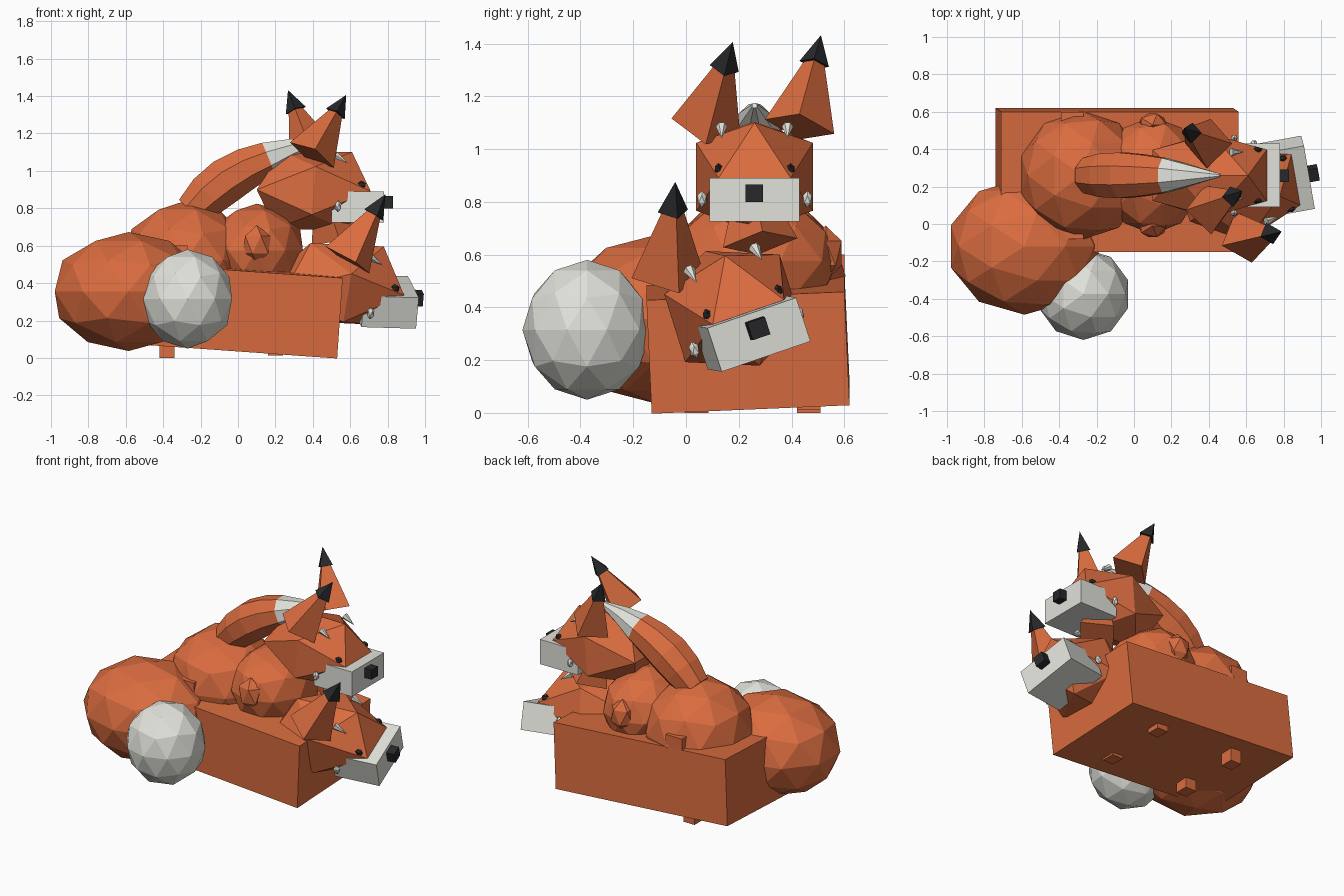
import bpy, bmesh, math
from mathutils import Matrix, Vector

if "Cube" in bpy.data.objects:
    bpy.data.objects.remove(bpy.data.objects["Cube"])


def material(name, rgb):
    m = bpy.data.materials.new(name)
    m.diffuse_color = (*rgb, 1)
    m.use_nodes = True
    m.node_tree.nodes["Principled BSDF"].inputs["Base Color"].default_value = m.diffuse_color
    return m


ORANGE = material("fox orange", (0.70, 0.15, 0.05))
WHITE = material("fur white", (0.75, 0.76, 0.70))
BLACK = material("soft black", (0.02, 0.021, 0.023))


def axes(x, y, z, origin):
    """Matrix from three column vectors and an origin."""
    m = Matrix((x, y, z)).transposed().to_4x4()
    m.translation = origin
    return m


def finish(name, bm, mats, matrix=Matrix()):
    bm.transform(matrix)
    bmesh.ops.recalc_face_normals(bm, faces=bm.faces)
    me = bpy.data.meshes.new(name)
    bm.to_mesh(me)
    bm.free()
    for m in mats:
        me.materials.append(m)
    ob = bpy.data.objects.new(name, me)
    bpy.context.collection.objects.link(ob)
    return ob


def ball(name, mat, center, radii, sub=2, matrix=Matrix()):
    bm = bmesh.new()
    bmesh.ops.create_icosphere(bm, subdivisions=sub, radius=1)
    local = Matrix.Translation(center) @ Matrix.Diagonal((*radii, 1))
    finish(name, bm, [mat], matrix @ local)


def box(name, mat, lo, hi, matrix=Matrix()):
    lo, hi = Vector(lo), Vector(hi)
    bm = bmesh.new()
    bmesh.ops.create_cube(bm, size=1)
    local = Matrix.Translation((lo + hi) / 2) @ Matrix.Diagonal((*(hi - lo), 1))
    finish(name, bm, [mat], matrix @ local)


def spike(name, mat, base, tip, r, sides=4, matrix=Matrix()):
    base, tip = Vector(base), Vector(tip)
    z = (tip - base).normalized()
    x = Vector((0, 1, 0)).cross(z).normalized()
    bm = bmesh.new()
    bmesh.ops.create_cone(bm, cap_ends=True, segments=sides, radius1=r,
                          radius2=0, depth=(tip - base).length)
    finish(name, bm, [mat], matrix @ axes(x, z.cross(x), z, (base + tip) / 2))


MID = 0.26  # centre line of the upper fox


def head(prefix, m):
    # Faceted skull, pitched upwards
    bm = bmesh.new()
    bmesh.ops.create_icosphere(bm, subdivisions=1, radius=1)
    skull = axes((0.315, 0, 0.124), (0, 0.26, 0), (-0.172, 0, 0.211),
                 (0.405, MID, 0.895))
    finish(prefix + "_skull", bm, [ORANGE], m @ skull)
    # Block muzzle and nose
    box(prefix + "_muzzle", WHITE, (0.50, 0.09, 0.725), (0.78, 0.43, 0.89), m)
    box(prefix + "_nose", BLACK, (0.76, 0.225, 0.80), (0.83, 0.292, 0.865), m)
    # Ears with dark tips
    ears = (("left", (0.395, 0.075, 1.085), (0.575, 0.175, 1.40)),
            ("right", (0.40, 0.43, 1.085), (0.27, 0.51, 1.425)))
    for side, base, tip in ears:
        base, tip = Vector(base), Vector(tip)
        spike(f"{prefix}_ear_{side}", ORANGE, base, tip, 0.135, 4, m)
        spike(f"{prefix}_ear_tip_{side}", BLACK, base.lerp(tip, 0.70),
              base.lerp(tip, 1.02), 0.057, 4, m)
    # Eyes, brow tufts and cheek tufts
    for side, s in (("left", -1), ("right", 1)):
        ball(f"{prefix}_eye_{side}", BLACK, (0.66, MID + s * 0.137, 0.925),
             (0.026, 0.016, 0.022), 1, m)
        spike(f"{prefix}_brow_{side}", WHITE, (0.52, MID + s * 0.125, 1.085),
              (0.59, MID + s * 0.125, 1.04), 0.022, 6, m)
        ball(f"{prefix}_cheek_{side}", WHITE, (0.535, MID + s * 0.20, 0.81),
             (0.02, 0.02, 0.032), 1, m)


# ---- Lower fox: block body, stub feet, big tail ----
bm = bmesh.new()
bmesh.ops.create_cube(bm, size=1)
finish("lower_body", bm, [ORANGE],
       axes((1.27, 0, -0.09), (0, 0.75, 0.032), (0.03, -0.02, 0.43),
            (-0.09, 0.235, 0.273)))
for end, x, z in (("front", 0.20, 0.012), ("rear", -0.38, 0.0)):
    for side, y in (("left", 0.04), ("right", 0.465)):
        box(f"lower_{end}_foot_{side}", ORANGE,
            (x - 0.04, y - 0.045, z), (x + 0.04, y + 0.045, 0.15))
ball("lower_tail", ORANGE, (-0.585, -0.12, 0.355), (0.415, 0.365, 0.318))
ball("lower_tail_tip", WHITE, (-0.27, -0.375, 0.315), (0.25, 0.245, 0.265))

# ---- Upper fox: round body and folded legs ----
ball("upper_hips", ORANGE, (-0.28, MID, 0.52), (0.34, 0.345, 0.32))
ball("upper_chest", ORANGE, (0.10, MID, 0.575), (0.26, 0.315, 0.25))
for side, s in (("left", -1), ("right", 1)):
    ball(f"upper_shoulder_{side}", ORANGE, (0.10, MID + s * 0.27, 0.605),
         (0.085, 0.07, 0.105), 1)
    y = MID + s * 0.28
    box(f"upper_hind_leg_{side}", ORANGE, (-0.39, y - 0.06, 0.46),
        (-0.27, y + 0.06, 0.60))

# Curled tail: rings swept over the back, white at the end
path = [(-0.25, 0.78, 0.10), (-0.16, 0.87, 0.125), (-0.06, 0.95, 0.132),
        (0.05, 1.015, 0.12), (0.165, 1.065, 0.10), (0.29, 1.115, 0.062),
        (0.46, 1.165, 0.010)]
bm = bmesh.new()
rings, n = [], 8
for i, (x, z, r) in enumerate(path):
    a, b = path[max(i - 1, 0)], path[min(i + 1, len(path) - 1)]
    t = Vector((b[0] - a[0], 0, b[1] - a[1])).normalized()
    up = Vector((-t.z, 0, t.x))
    ring = []
    for k in range(n):
        ang = 2 * math.pi * (k + 0.5) / n
        ring.append(bm.verts.new(Vector((x, MID, z)) + up * r * math.sin(ang)
                                 + Vector((0, r * math.cos(ang), 0))))
    rings.append(ring)
for i in range(len(rings) - 1):
    for k in range(n):
        j = (k + 1) % n
        f = bm.faces.new((rings[i][k], rings[i][j],
                          rings[i + 1][j], rings[i + 1][k]))
        f.material_index = 1 if i >= 4 else 0
bm.faces.new(rings[0])
bm.faces.new(rings[-1]).material_index = 1
finish("upper_tail", bm, [ORANGE, WHITE])

# ---- Heads: the lower one is the same head, rolled and moved ----
head("upper", Matrix())
ex = Vector((0.983, 0.18, -0.03)).normalized()
ey = Vector((-0.16, 0.933, 0.32))
ey = (ey - ex * ey.dot(ex)).normalized()
ez = ex.cross(ey)
k = 1.06
head("lower", axes(ex * k, ey * k, ez * k, (0.93, 0.2775, 0.294))
     @ Matrix.Translation((-0.78, -MID, -0.805)))
